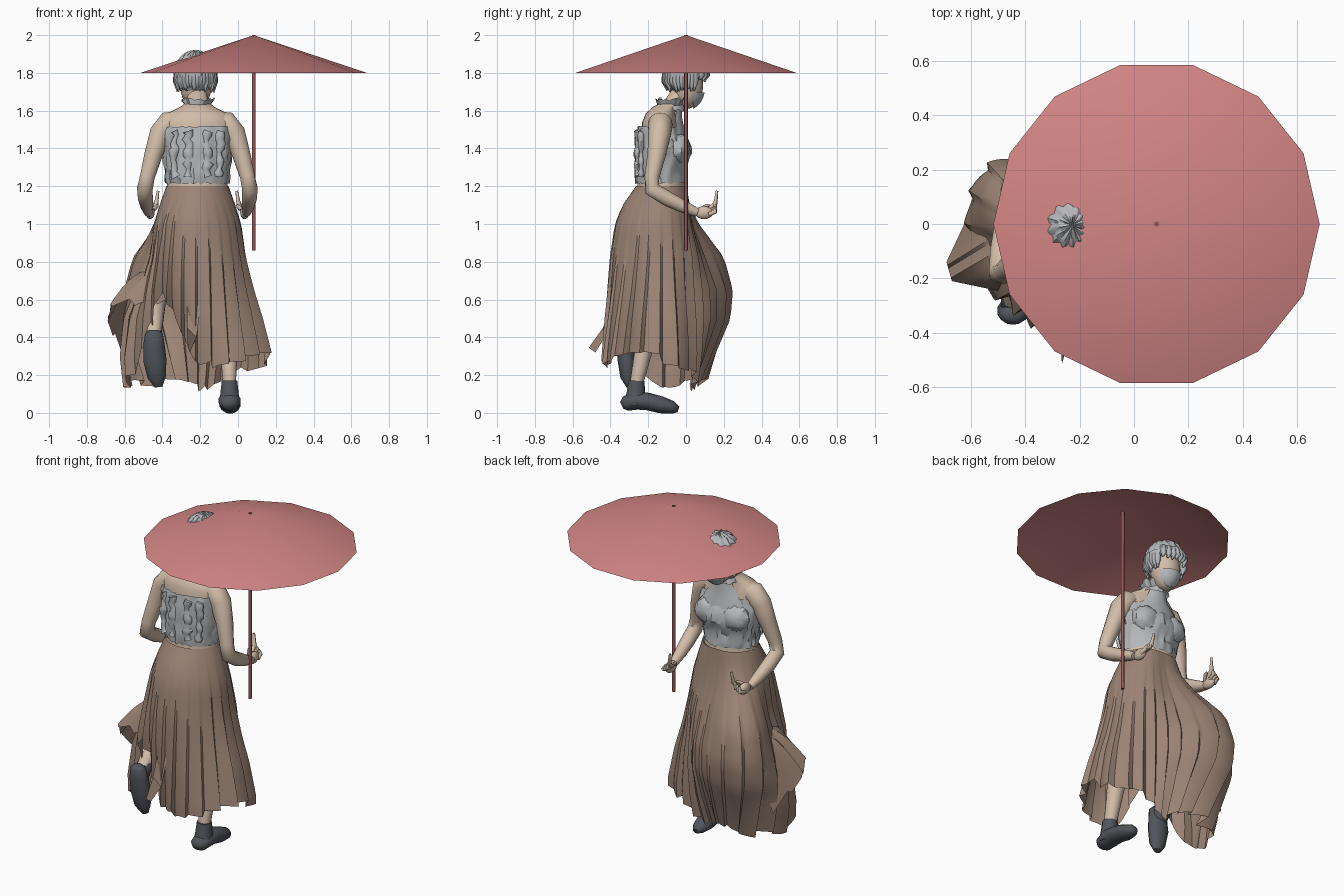
import bpy, bmesh, math, random
from mathutils import Vector

random.seed(4)
if "Cube" in bpy.data.objects:
    bpy.data.objects.remove(bpy.data.objects["Cube"])
CX = -0.215  # body centre line


def material(name, rgb):
    m = bpy.data.materials.new(name)
    m.use_nodes = True
    m.diffuse_color = (*rgb, 1)
    m.node_tree.nodes["Principled BSDF"].inputs["Base Color"].default_value = (*rgb, 1)
    return m


RED = material("umbrella red", (0.65, 0.235, 0.235))
POLE = material("pole dark red", (0.31, 0.095, 0.095))
BROWN = material("skirt brown", (0.33, 0.23, 0.178))
SKIN = material("skin", (0.645, 0.505, 0.395))
GREY = material("cloth grey", (0.46, 0.475, 0.49))
DARK = material("shoe dark", (0.083, 0.09, 0.105))


def finish(name, bm, mat, angle=40):
    me = bpy.data.meshes.new(name)
    bm.to_mesh(me)
    bm.free()
    ob = bpy.data.objects.new(name, me)
    bpy.context.collection.objects.link(ob)
    me.materials.append(mat)
    bpy.ops.object.select_all(action="DESELECT")
    ob.select_set(True)
    bpy.context.view_layer.objects.active = ob
    bpy.ops.object.shade_smooth_by_angle(angle=math.radians(angle))
    return ob


def loft(name, rings, mat, closed=True, caps=True, angle=40):
    bm = bmesh.new()
    rows = [[bm.verts.new(p) for p in r] for r in rings]
    n = len(rows[0])
    for a, b in zip(rows, rows[1:]):
        for i in range(n if closed else n - 1):
            j = (i + 1) % n
            bm.faces.new((a[i], a[j], b[j], b[i]))
    if closed and caps:
        bm.faces.new(rows[0])
        bm.faces.new(rows[-1])
    bmesh.ops.recalc_face_normals(bm, faces=bm.faces[:])
    return finish(name, bm, mat, angle)


def tube(name, pts, radii, mat, n=10, flat=1.0):
    pts = [Vector(p) for p in pts]
    rings = []
    for i, p in enumerate(pts):
        d = (pts[min(i + 1, len(pts) - 1)] - pts[max(i - 1, 0)]).normalized()
        u = d.cross(Vector((1, 0, 0))).normalized()
        v = d.cross(u)
        rings.append([p + radii[i] * (flat * u * math.cos(a) + v * math.sin(a))
                      for a in (math.tau * k / n for k in range(n))])
    return loft(name, rings, mat, angle=60)


def oval(cy, z, rx, ry, n=24, wobble=0.0, arc=(0, math.tau)):
    full = arc[1] - arc[0] > 6
    out = []
    for k in range(n):
        a = arc[0] + (arc[1] - arc[0]) * k / (n if full else n - 1)
        s = 1 + random.uniform(-wobble, wobble)
        out.append(Vector((CX + rx * s * math.cos(a), cy + ry * s * math.sin(a),
                           z + 0.1 * random.uniform(-wobble, wobble))))
    return out


def ellipsoid(name, c, r, mat, shape=None, drop=None, seg=28, rows=18):
    bm = bmesh.new()
    bmesh.ops.create_uvsphere(bm, u_segments=seg, v_segments=rows, radius=1)
    for v in bm.verts:
        s = shape(v.co) if shape else 1
        v.co = Vector([c[i] + r[i] * v.co[i] * s for i in range(3)])
    if drop:
        gone = [f for f in bm.faces if drop(f.calc_center_median())]
        bmesh.ops.delete(bm, geom=gone, context="FACES")
    return finish(name, bm, mat)


# Umbrella: open fourteen-sided canopy and pole
bm = bmesh.new()
apex = bm.verts.new((0.083, 0, 2))
rim = [bm.verts.new((0.083 + 0.6 * math.cos(a), 0.6 * math.sin(a), 1.8))
       for a in (math.tau * k / 14 for k in range(14))]
for k in range(14):
    bm.faces.new((apex, rim[k], rim[(k + 1) % 14]))
finish("umbrella_canopy", bm, RED, 30)
tube("umbrella_pole", [(0.083, 0, 0.86), (0.083, 0, 2)], [0.01] * 2, POLE, 8)

# Skirt: radii in eight directions (from +x, anticlockwise) at each height
LEVELS = [(1.20, (.165, .15, .13, .15, .165, .15, .14, .15)),
          (1.10, (.20, .17, .14, .18, .20, .20, .21, .20)),
          (1.00, (.23, .19, .16, .25, .23, .24, .25, .24)),
          (0.82, (.255, .23, .23, .425, .26, .27, .275, .27)),
          (0.65, (.295, .24, .29, .47, .32, .29, .285, .30)),
          (0.50, (.34, .25, .29, .455, .38, .28, .29, .33)),
          (0.30, (.38, .25, .22, .36, .40, .27, .29, .37)),
          (0.05, (.38, .22, .12, .25, .37, .27, .29, .38))]
HEM = (.28, .26, .22, .17, .12, .15, .16, .17, .16, .30, .60, .45, .24, .28, .29, .30)


def around(vals, turn):
    u = turn * len(vals)
    i, f = int(u), u % 1
    a, b, c, d = (vals[(i + k) % len(vals)] for k in (-1, 0, 1, 2))
    return b + f * (c - a) / 2 + f * f * (a - 2.5 * b + 2 * c - d / 2) + f ** 3 * (1.5 * (b - c) + (d - a) / 2)


def skirt_radius(turn, z):
    for (z0, r0), (z1, r1) in zip(LEVELS, LEVELS[1:]):
        if z >= z1:
            f = (z0 - z) / (z0 - z1)
            return around(r0, turn) * (1 - f) + around(r1, turn) * f
    return around(LEVELS[-1][1], turn)


SEG, ROWS, FOLD = 168, 20, 7
jag = [random.uniform(-0.04, 0.04) for _ in range(SEG // FOLD)]
depth = [random.uniform(0.2, 1.4) for _ in jag]
rings = []
for row in range(ROWS + 1):
    t = row / ROWS
    ring = []
    for k in range(SEG):
        turn = k / SEG
        a = math.tau * turn
        z = 1.2 + t * (around(HEM, turn) + jag[k // FOLD] - 1.2)
        saw = (k % FOLD) / (FOLD - 1) - 0.5
        r = skirt_radius(turn, z) + 0.045 * t ** 1.5 * saw * depth[k // FOLD]
        ring.append(Vector((CX + r * math.cos(a), -0.125 + r * math.sin(a), z)))
    rings.append(ring)
loft("skirt", rings, BROWN, caps=False, angle=35)

# Windblown part of the skirt at the side and back
inner = [(-.49, .06, .74), (-.50, -.02, .76), (-.48, -.10, .76), (-.43, -.20, .75), (-.34, -.30, .72)]
outer = [(-.61, .03, .32), (-.69, -.14, .48), (-.67, -.21, .58), (-.48, -.25, .59), (-.32, -.33, .60)]
rings = []
for row in range(7):
    t = row / 6
    ring = []
    for k in range(25):
        i, f = min(k // 6, 3), k / 6 - min(k // 6, 3)
        p, q = (Vector(e[i]).lerp(Vector(e[i + 1]), f) for e in (inner, outer))
        p = p.lerp(q, t)
        p.z += 0.03 * math.sin(t * math.pi) + 0.012 * t * (k % 4 - 1.5)
        ring.append(p)
    rings.append(ring)
loft("skirt_flap", rings, BROWN, closed=False, angle=30)
loft("skirt_tail", [[(-.27, -.38, .62), (-.19, -.40, .62)], [(-.27, -.44, .45), (-.22, -.43, .40)],
                    [(-.265, -.515, .345), (-.255, -.48, .32)]], BROWN, closed=False)

# Skin torso and neck
loft("torso", [oval(*q) for q in ((-.13, 1.19, .162, .128), (-.13, 1.23, .158, .125),
                                  (-.13, 1.35, .155, .11), (-.135, 1.47, .18, .1),
                                  (-.14, 1.54, .195, .092), (-.135, 1.585, .16, .078),
                                  (-.11, 1.62, .09, .065), (-.06, 1.65, .054, .055),
                                  (-.015, 1.72, .05, .055))], SKIN, angle=60)

# Ruffled bodice, bust and back ruffles, halter panel and collar
profile = [(-.13, 1.215, .166, .134), (-.135, 1.25, .168, .135), (-.135, 1.29, .17, .132),
           (-.13, 1.33, .178, .138), (-.12, 1.37, .185, .146), (-.12, 1.41, .19, .145),
           (-.13, 1.45, .19, .135), (-.14, 1.485, .187, .12), (-.14, 1.515, .185, .112)]
loft("bodice", [oval(*q, n=56, wobble=0.05) for q in profile], GREY, caps=False, angle=30)
for s in (-1, 1):
    ellipsoid("bust_ruffle", (CX + s * .09, -.045, 1.40), (.09, .065, .08), GREY,
              lambda v: 1 + random.uniform(-.09, .09), seg=20, rows=12)
    for x in (.05, .12):
        tube("back_ruffle", [(CX + s * x + random.uniform(-.01, .01), -.255 + .25 * (x - .05),
                              1.25 + .022 * k) for k in range(12)],
             [random.uniform(.012, .032) for k in range(12)], GREY, 8, 0.7)
front = (math.radians(40), math.radians(140))
loft("halter_panel", [oval(*q, n=12, arc=front) for q in
                      ((-.12, 1.42, .19, .13), (-.125, 1.5, .16, .118), (-.125, 1.56, .10, .105),
                       (-.10, 1.62, .07, .08))], GREY, closed=False)
loft("collar", [oval(-.085, 1.60, .085, .08, 32, .08), oval(-.08, 1.63, .066, .07, 32, .04),
                oval(-.075, 1.66, .088, .082, 32, .12)], GREY, caps=False, angle=25)

# Head, mask and bobbed hair
ellipsoid("head", (CX - .008, .005, 1.735), (.083, .085, .125), SKIN)
ellipsoid("face_mask", (CX - .008, .01, 1.72), (.083, .09, .115), GREY,
          drop=lambda c: c.y < .038 or c.z > 1.70, seg=48, rows=30)
ellipsoid("hair", (CX - .01, -.005, 1.795), (.11, .12, .122), GREY,
          lambda v: 1 + .03 * math.sin(13 * math.atan2(v.y, v.x) + 4 * v.z) + random.uniform(-.03, .03),
          drop=lambda c: c.z < (1.775 if c.y > .03 else 1.705), seg=48, rows=24)
for k in range(26):  # hanging locks round the head, leaving the face open
    a = math.radians(155 + k * 230 / 25)
    x, y = math.cos(a), math.sin(a)
    tube("hair_lock", [(CX - .01 + .1 * x, .108 * y, 1.81), (CX - .01 + .104 * x, .113 * y, 1.755),
                       (CX - .01 + .096 * x, .10 * y, 1.695 + random.uniform(0, .03))],
         [.018, .018, .004], GREY, 6)
for k in range(7):  # fringe
    x = -.075 + .025 * k
    tube("fringe_lock", [(CX - .01 + x, .10 - 5 * x * x, 1.83), (CX - .008 + x, .11 - 5 * x * x, 1.785),
                         (CX - .004 + x, .102 - 5 * x * x, 1.745 + random.uniform(0, .025))],
         [.018, .018, .004], GREY, 6)

# Arms and hands, mirrored about the body centre line
for s, side in ((-1, "right"), (1, "left")):
    def at(x, y, z):
        return (CX + s * x, y, z)
    tube(side + "_arm", [at(.08, -.13, 1.555), at(.15, -.135, 1.535), at(.195, -.14, 1.48),
                         at(.232, -.155, 1.37), at(.265, -.18, 1.25), at(.278, -.18, 1.185),
                         at(.275, -.10, 1.135), at(.268, -.02, 1.095), at(.26, .06, 1.06)],
         [.045, .064, .06, .049, .04, .042, .04, .034, .023], SKIN, 14)
    ellipsoid(side + "_palm", at(.25, .095, 1.06), (.024, .048, .034), SKIN, seg=14, rows=10)
    for k in range(4):
        lift = (.0, .012, .03, .085)[k]
        tube(side + "_finger", [at(.265 - .013 * k, .12, 1.05 + .01 * k), at(.26 - .014 * k, .155, 1.065 + lift / 2),
                                at(.25 - .014 * k, .15 + lift / 6, 1.09 + lift)], [.012, .012, .007], SKIN, 7)
    tube(side + "_thumb", [at(.235, .08, 1.075), at(.215, .105, 1.095), at(.21, .125, 1.10)],
         [.012, .011, .006], SKIN, 7)

# Legs: one standing, one bent back with the toes down
tube("standing_leg", [(-.12, -.13, 1.0), (-.07, -.10, .62), (-.05, -.21, .40), (-.045, -.265, .14)],
     [.1, .068, .052, .034], SKIN, 14)
tube("raised_leg", [(-.31, -.12, 1.0), (-.43, .08, .68), (-.44, -.05, .60), (-.445, -.19, .50), (-.445, -.29, .40)],
     [.1, .065, .06, .052, .036], SKIN, 14)
tube("standing_sock", [(-.045, -.262, .17), (-.045, -.265, .10), (-.045, -.275, .04)],
     [.042, .05, .055], DARK, 14)
tube("standing_shoe", [(-.045, -.34, .04), (-.045, -.32, .05), (-.045, -.26, .065), (-.044, -.20, .06),
                       (-.042, -.13, .042), (-.04, -.07, .028), (-.04, -.04, .018)],
     [.025, .05, .06, .058, .056, .042, .02], DARK, 14, 0.8)
tube("raised_sock", [(-.445, -.25, .43), (-.445, -.29, .385), (-.445, -.32, .35)],
     [.043, .046, .045], DARK, 14)
tube("raised_shoe", [(-.445, -.335, .44), (-.445, -.335, .42), (-.445, -.325, .36), (-.44, -.315, .28),
                     (-.43, -.31, .19), (-.42, -.30, .14)],
     [.025, .048, .058, .063, .05, .022], DARK, 14, 0.75)
